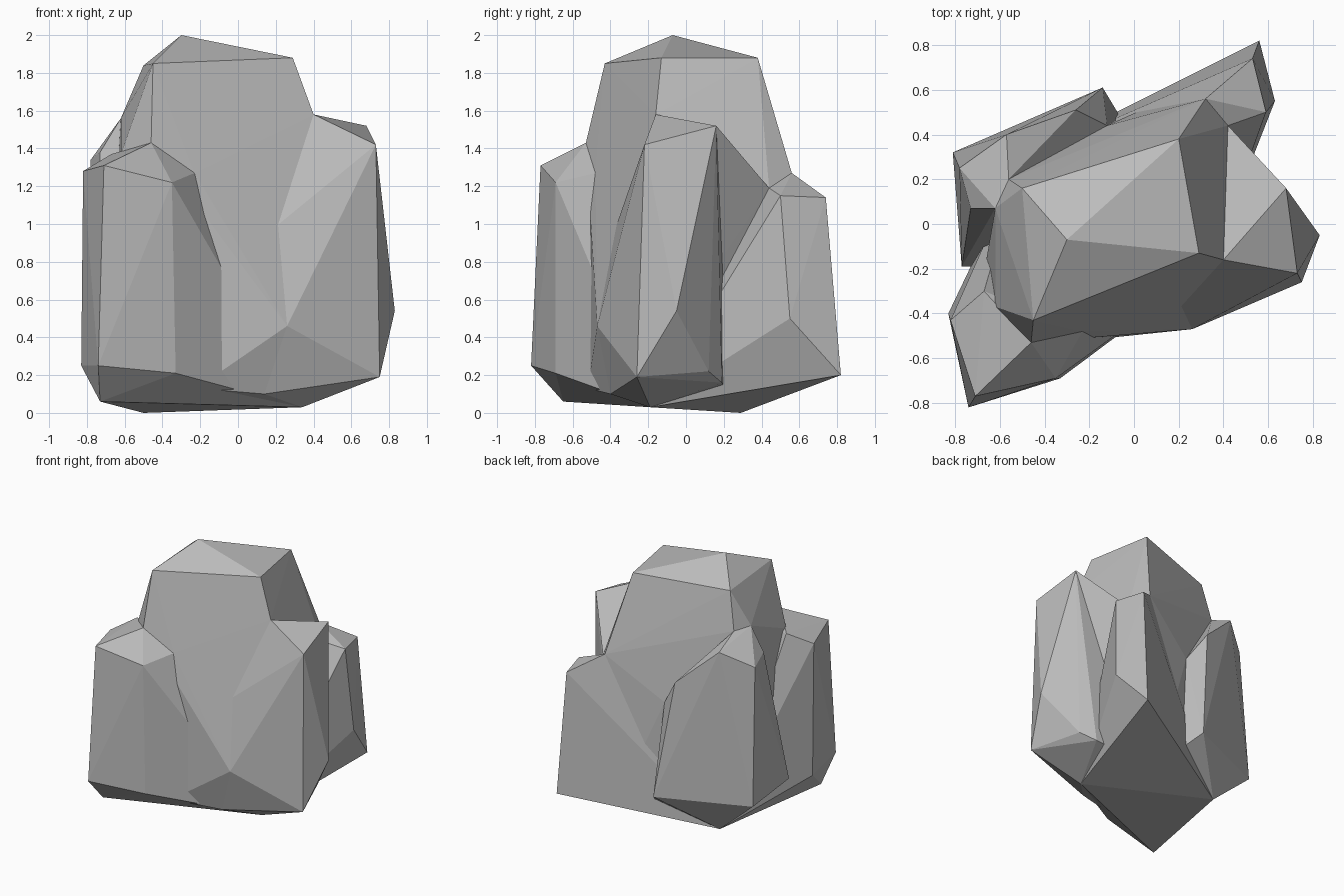
import bpy
import bmesh

cube = bpy.data.objects.get("Cube")
if cube:
    bpy.data.objects.remove(cube, do_unlink=True)

stone = bpy.data.materials.new("grey_stone")
stone.use_nodes = True
GREY = (0.5, 0.5, 0.5, 1)
stone.diffuse_color = GREY
stone.node_tree.nodes["Principled BSDF"].inputs["Base Color"].default_value = GREY

# Corner points, grouped by region of the boulder
crown = dict(
    peak=(-.30, -.07, 2),
    crown_front_left=(.29, -.13, 1.88),
    crown_front_right=(-.45, -.43, 1.85),
    crown_back_left=(.2, .38, 1.88),
    crown_back_right=(-.5, .16, 1.84),
)
shoulders = dict(
    left_shoulder=(.4, -.16, 1.58),
    front_shoulder=(-.46, -.53, 1.43),
    back_shoulder=(.32, .56, 1.27),
    right_shoulder_back=(-.56, .2, 1.55),
    right_shoulder_front=(-.62, .07, 1.56),
    left_saddle=(.42, .44, 1.19),
    front_saddle=(-.23, -.48, 1.27),
    right_saddle=(-.62, -.37, 1.37),
)
creases = dict(
    front_crease=(-.15, -.47, .7),
    front_crease_foot=(-.22, -.52, .13),
    front_bulge=(.26, -.47, .46),
    front_toe=(.14, -.4, .1),
    left_crease=(.44, .18, .81),
    back_crease=(-.12, .44, .96),
    back_crease_foot=(.1, .54, .39),
    right_crease=(-.66, -.16, .9),
)
keel = dict(
    keel_front=(.34, -.19, .03),
    keel_back=(-.5, .29, 0),
)
left_corners = dict(
    left_top_back=(.68, .16, 1.52),
    left_top_front=(.73, -.22, 1.42),
    left_side=(.83, -.05, .54),
    left_foot_front=(.75, -.26, .19),
    left_foot_back=(.61, .12, .22),
    left_foot_inner=(.51, .19, .16),
)
front_corners = dict(
    front_top_inner=(-.35, -.69, 1.22),
    front_top_outer=(-.71, -.77, 1.31),
    front_top_side=(-.82, -.43, 1.28),
    front_top_back=(-.67, -.3, 1.37),
    front_foot_outer=(-.74, -.82, .25),
    front_foot_inner=(-.33, -.69, .21),
    front_foot_side=(-.83, -.4, .25),
    front_foot_under=(-.73, -.65, .06),
)
fin_corners = dict(
    fin_top_back=(.53, .74, 1.14),
    fin_top_front=(.59, .5, 1.15),
    fin_side=(.63, .55, .5),
    fin_foot_back=(.56, .82, .2),
    fin_foot_front=(.49, .35, .25),
)
ridge_corners = dict(
    ridge_top=(-.57, .4, 1.46),
    ridge_step=(-.26, .51, 1.18),
    ridge_foot_left=(-.14, .61, .28),
    ridge_foot_inner=(-.07, .49, .2),
    ridge_foot_right=(-.81, .32, .27),
    ridge_side_back=(-.78, .25, 1.34),
    ridge_side_front=(-.73, .07, 1.38),
    ridge_foot_front=(-.77, -.19, .29),
)
corners = {}
for group in (crown, shoulders, creases, keel, left_corners,
              front_corners, fin_corners, ridge_corners):
    corners.update(group)


def rock_piece(name, groups, shared):
    """Faceted convex chunk around its own corners and the shared ones."""
    names = [key for group in groups for key in group] + shared.split()
    bm = bmesh.new()
    for key in dict.fromkeys(names):
        bm.verts.new(corners[key])
    hull = bmesh.ops.convex_hull(bm, input=bm.verts[:])
    inside = [v for v in hull["geom_interior"] if isinstance(v, bmesh.types.BMVert)]
    bmesh.ops.delete(bm, geom=inside, context="VERTS")
    bmesh.ops.recalc_face_normals(bm, faces=bm.faces[:])
    mesh = bpy.data.meshes.new(name)
    bm.to_mesh(mesh)
    bm.free()
    mesh.materials.append(stone)
    piece = bpy.data.objects.new(name, mesh)
    bpy.context.collection.objects.link(piece)


# Tall middle of the boulder
rock_piece("central_rock", [crown, shoulders, creases, keel], "")

# Chunks leaning against it
rock_piece("left_rock", [left_corners, keel],
           "left_shoulder left_crease front_crease front_bulge front_toe")
rock_piece("left_wedge", [],
           "left_shoulder left_top_back left_saddle left_crease")
rock_piece("front_right_rock", [front_corners, keel],
           "front_shoulder front_saddle right_saddle front_crease front_crease_foot")
rock_piece("back_left_rock", [fin_corners, keel],
           "back_shoulder left_saddle back_crease_foot")
rock_piece("back_right_rock", [ridge_corners, keel],
           "right_shoulder_back right_shoulder_front back_crease")
